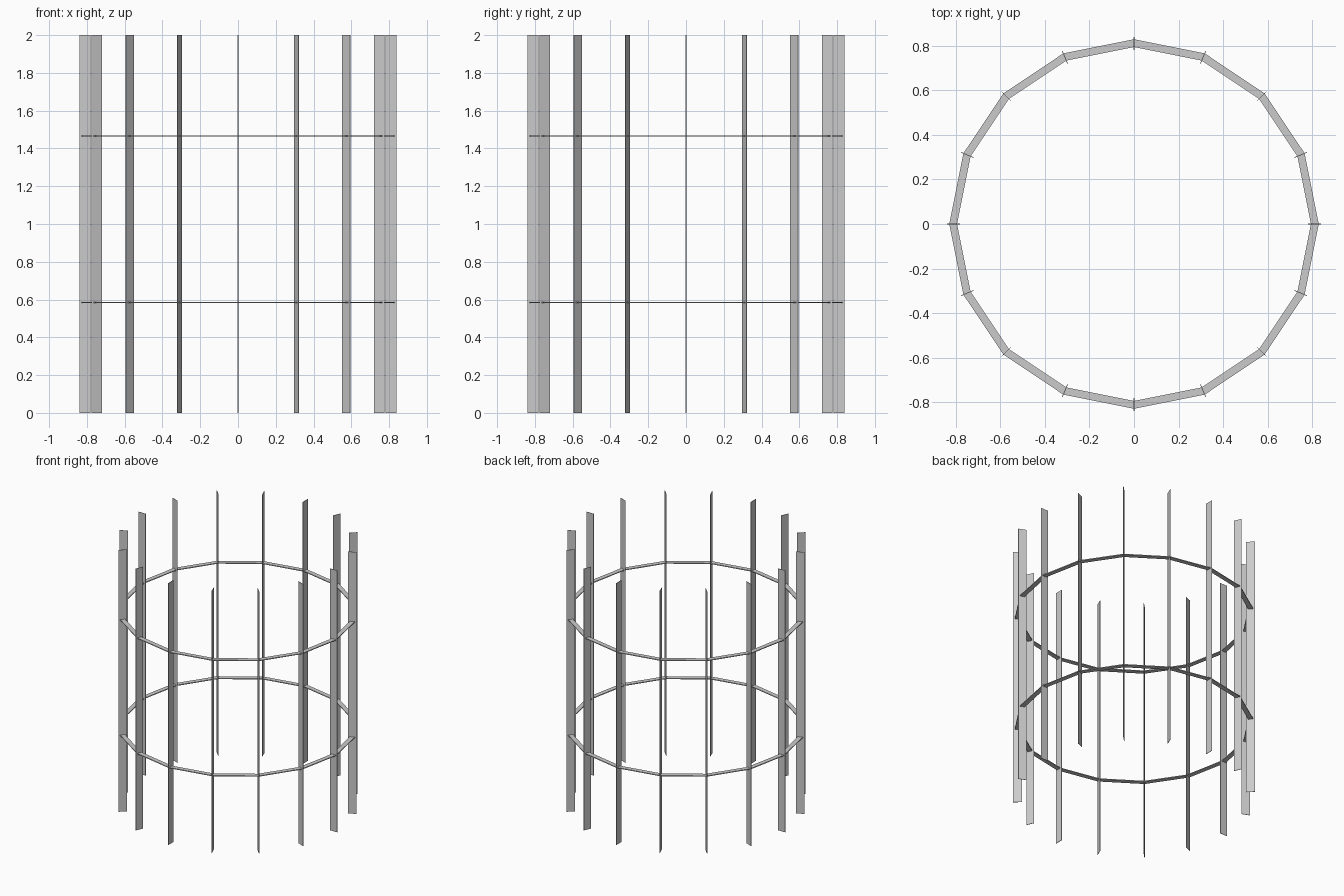
import bpy, bmesh, math
from mathutils import Matrix

if "Cube" in bpy.data.objects:
    bpy.data.objects.remove(bpy.data.objects["Cube"])

SIDES = 16
SLAT_IN, SLAT_OUT, SLAT_T = 0.78, 0.84, 0.003
RING_IN, RING_OUT, RING_T = 0.794, 0.829, 0.006


def add_object(name, bm):
    bmesh.ops.recalc_face_normals(bm, faces=bm.faces)
    mesh = bpy.data.meshes.new(name)
    bm.to_mesh(mesh)
    bm.free()
    ob = bpy.data.objects.new(name, mesh)
    bpy.context.collection.objects.link(ob)


def slat(i):
    # thin upright blade, set edge-on to the centre
    m = (Matrix.Rotation(2 * math.pi * i / SIDES, 4, 'Z')
         @ Matrix.Translation(((SLAT_IN + SLAT_OUT) / 2, 0, 1))
         @ Matrix.Diagonal((SLAT_OUT - SLAT_IN, SLAT_T, 2, 1)))
    bm = bmesh.new()
    bmesh.ops.create_cube(bm, size=1, matrix=m)
    add_object(f"slat_{i + 1:02d}", bm)


def ring(name, z):
    # flat sixteen-sided hoop with a corner at every slat
    bm = bmesh.new()
    section = [(RING_IN, -RING_T / 2), (RING_OUT, -RING_T / 2),
               (RING_OUT, RING_T / 2), (RING_IN, RING_T / 2)]
    loops = []
    for i in range(SIDES):
        a = 2 * math.pi * i / SIDES
        loops.append([bm.verts.new((r * math.cos(a), r * math.sin(a), z + h))
                      for r, h in section])
    for i in range(SIDES):
        p, q = loops[i], loops[(i + 1) % SIDES]
        for k in range(4):
            n = (k + 1) % 4
            bm.faces.new((p[k], p[n], q[n], q[k]))
    add_object(name, bm)


for i in range(SIDES):
    slat(i)
ring("lower_ring", 0.584)
ring("upper_ring", 1.466)
